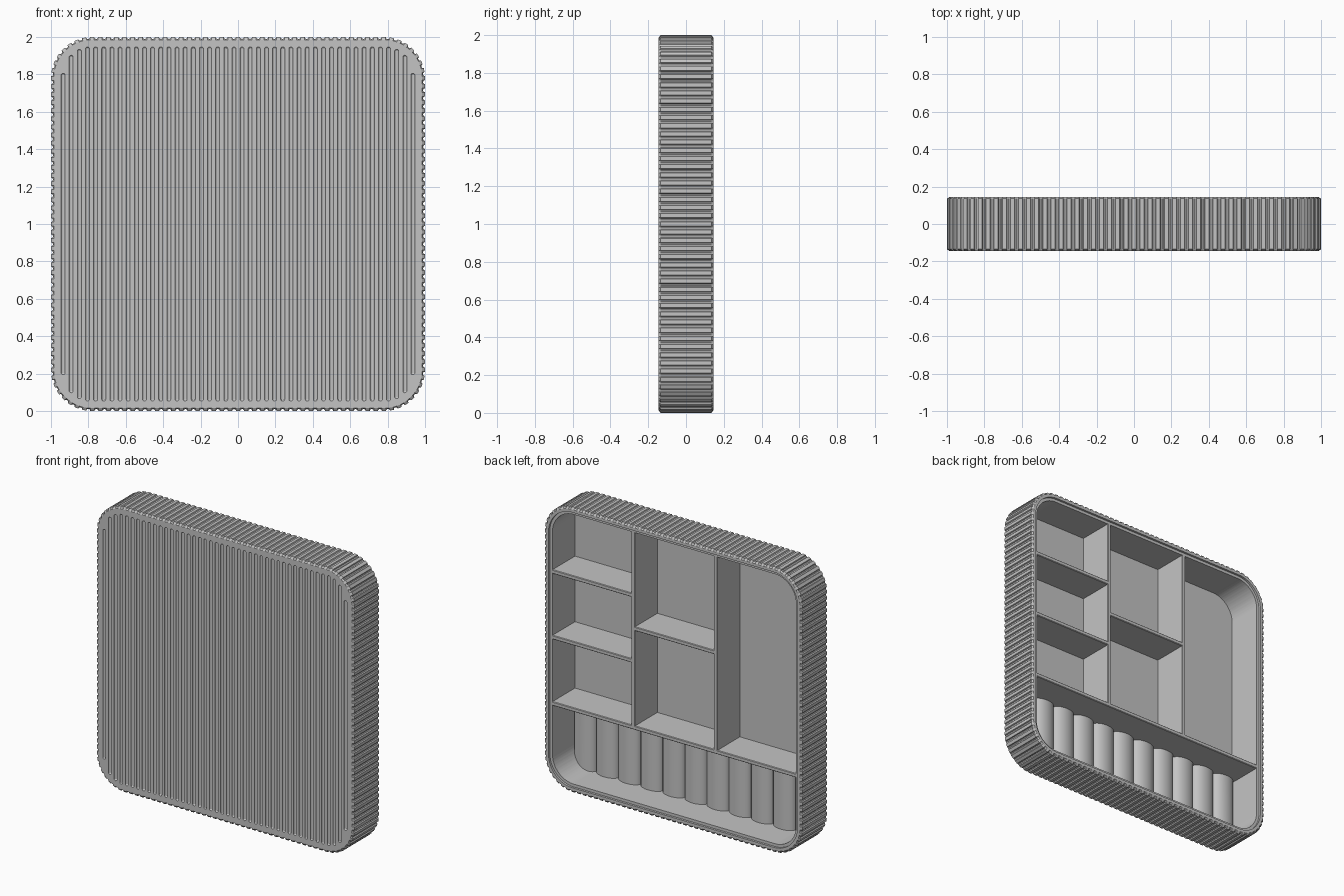
import bpy, bmesh, math
from mathutils import Vector

cube = bpy.data.objects.get("Cube")
if cube:
    bpy.data.objects.remove(cube, do_unlink=True)

# Single grey plastic
grey = bpy.data.materials.new("grey plastic")
grey.use_nodes = True
grey.diffuse_color = (0.55, 0.55, 0.55, 1)
grey.node_tree.nodes["Principled BSDF"].inputs["Base Color"].default_value = (0.55, 0.55, 0.55, 1)

HALF_DEPTH = 0.145
RADIUS = 0.22
STRAIGHT = 1 - RADIUS          # half length of each straight side
FLOOR = -0.12
LEDGE = 0.13                   # level of the inner ledge and divider tops
WALL = 0.055                   # wall thickness down to the cavity
RIBS = 176
GROOVE = 0.011                 # groove radius


def make_object(name, bm):
    bmesh.ops.recalc_face_normals(bm, faces=bm.faces[:])
    mesh = bpy.data.meshes.new(name)
    bm.to_mesh(mesh)
    bm.free()
    mesh.materials.append(grey)
    obj = bpy.data.objects.new(name, mesh)
    bpy.context.collection.objects.link(obj)
    return obj


def outline(s, inset):
    """Point on the rounded square at arc length s, moved inwards by inset."""
    side = 2 * STRAIGHT
    quarter = side + RADIUS * math.pi / 2
    turn, s = divmod(s, quarter)
    angle = max(0, s - side) / RADIUS
    along = min(s, side) - STRAIGHT
    r = RADIUS - inset
    x = along + r * math.sin(angle)
    z = STRAIGHT + r * math.cos(angle)
    for _ in range(int(turn) % 4):
        x, z = z, -x
    return x, z + 1


# Tray shell: ribbed outside, chamfered edges, stepped rim and open cavity
perimeter = 8 * STRAIGHT + 2 * math.pi * RADIUS
samples = []
for i in range(RIBS):
    for k in range(5):
        a = k * math.pi / 4
        s = (i + 0.5) * perimeter / RIBS - GROOVE * math.cos(a)
        samples.append((s, GROOVE * math.sin(a)))

bm = bmesh.new()


def ring(y, inset, ribbed=False):
    points = [outline(s, inset + (d if ribbed else 0)) for s, d in samples]
    return [bm.verts.new((x, y, z)) for x, z in points]


edge = HALF_DEPTH - 0.01
rings = [
    ring(-HALF_DEPTH, 0.015),
    ring(-edge, 0, True),
    ring(edge, 0, True),
    ring(HALF_DEPTH, 0.015),
    ring(HALF_DEPTH, 0.035),
    ring(LEDGE, 0.035),
    ring(LEDGE, WALL),
    ring(FLOOR, WALL),
]
for lower, upper in zip(rings, rings[1:]):
    for i in range(len(lower)):
        bm.faces.new((lower[i - 1], lower[i], upper[i], upper[i - 1]))
bm.faces.new(rings[0])
bm.faces.new(rings[-1])
shell = make_object("tray_shell", bm)

# Round-ended vertical grooves cut into the front face
bm = bmesh.new()
for i in range(44):
    x = (i - 21.5) * 0.0435
    bend = max(0, abs(x) - 0.79) / 0.146
    reach = 0.79 + 0.157 * math.sqrt(1 - bend * bend) - GROOVE
    made = bmesh.ops.create_uvsphere(bm, u_segments=12, v_segments=7, radius=GROOVE)
    for v in made["verts"]:
        v.co += Vector((x, -HALF_DEPTH, 1 + math.copysign(reach, v.co.z)))
cutter = make_object("groove_cutter", bm)
cutter.hide_render = True
cut = shell.modifiers.new("front grooves", "BOOLEAN")
cut.operation = "DIFFERENCE"
cut.solver = "EXACT"
cut.object = cutter
bpy.context.view_layer.objects.active = shell
bpy.ops.object.modifier_apply(modifier=cut.name)
bpy.data.objects.remove(cutter, do_unlink=True)


# Dividers between the compartments
def divider(name, x0, x1, z0, z1):
    bm = bmesh.new()
    bmesh.ops.create_cube(bm, size=1)
    y0 = FLOOR - 0.003
    size = Vector((x1 - x0, LEDGE - y0, z1 - z0))
    centre = Vector((x0 + x1, LEDGE + y0, z0 + z1)) / 2
    for v in bm.verts:
        v.co = v.co * size + centre
    top = [e for e in bm.edges if all(v.co.y > 0 for v in e.verts)]
    bmesh.ops.bevel(bm, geom=top, offset=0.004, segments=1, affect="EDGES")
    make_object(name, bm)


T = 0.014                      # half thickness
SIDE = 0.949
LOW, TOP, COLUMN = 0.575, 1.949, 0.32
divider("main_shelf", -SIDE, SIDE, LOW - T, LOW + T)
for name, x in (("left_column", COLUMN), ("right_column", -COLUMN)):
    divider(name, x - T, x + T, LOW, TOP)
for i, z in enumerate((1.04, 1.5)):
    divider(f"small_shelf_{i + 1}", COLUMN, SIDE, z - T, z + T)
divider("middle_shelf", -COLUMN, COLUMN, 1.27 - T, 1.27 + T)

# Row of padded rolls in the lower compartment, following the rounded corners
ROLLS, STEPS = 11, 10
half_width = 0.943 / ROLLS
bm = bmesh.new()
columns = []
for i in range(ROLLS * STEPS + 1):
    roll, step = divmod(i, STEPS)
    a = math.pi * step / STEPS
    x = -0.943 + half_width * (2 * roll + 1 - math.cos(a))
    y = FLOOR + 0.001 + 0.05 * math.sin(a)
    corner = max(0, abs(x) - STRAIGHT)
    z = RADIUS - math.sqrt((RADIUS - WALL + 0.003) ** 2 - corner ** 2)
    columns.append((bm.verts.new((x, y, z)), bm.verts.new((x, y, LOW))))
for a, b in zip(columns, columns[1:]):
    bm.faces.new((a[0], b[0], b[1], a[1]))
rolls = make_object("padded_rolls", bm)
if rolls.data.polygons[0].normal.y < 0:
    rolls.data.flip_normals()
bpy.ops.object.select_all(action="DESELECT")
rolls.select_set(True)
bpy.context.view_layer.objects.active = rolls
bpy.ops.object.shade_smooth_by_angle(angle=math.radians(40))
